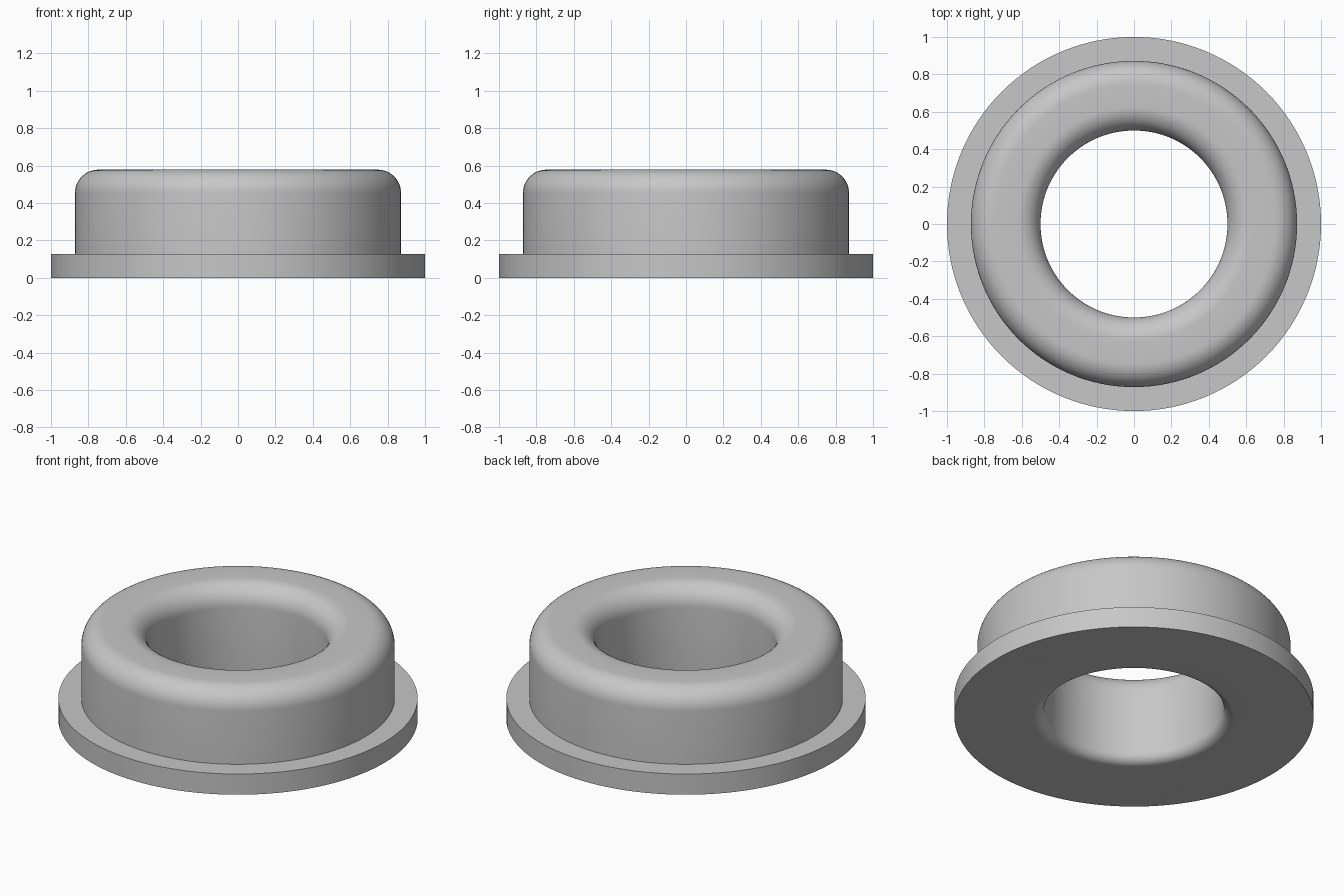
import bpy, bmesh, math

if "Cube" in bpy.data.objects:
    bpy.data.objects.remove(bpy.data.objects["Cube"], do_unlink=True)

HOLE, BODY, FLANGE = 0.5, 0.872, 1.0
FLANGE_TOP, TOP = 0.127, 0.578
ROUND, LIP = 0.125, 0.06
SEGMENTS = 128

grey = bpy.data.materials.new("light grey")
grey.use_nodes = True
colour = (0.57, 0.57, 0.57, 1)
grey.diffuse_color = colour
grey.node_tree.nodes["Principled BSDF"].inputs["Base Color"].default_value = colour


def arc(r, z, radius, start, end, steps=12):
    """Quarter round in the profile, angles in degrees."""
    angles = [math.radians(start + (end - start) * i / steps) for i in range(steps + 1)]
    return [(r + radius * math.cos(a), z + radius * math.sin(a)) for a in angles]


# Closed cross-section: flange, body wall, rounded rim, bore, rounded lower lip
profile = [(FLANGE, 0), (FLANGE, FLANGE_TOP), (BODY, FLANGE_TOP)]
profile += arc(BODY - ROUND, TOP - ROUND, ROUND, 0, 90)
profile += arc(HOLE + ROUND, TOP - ROUND, ROUND, 90, 180)
profile += arc(HOLE + LIP, LIP, LIP, 180, 270)

# Revolve the section around the vertical axis
bm = bmesh.new()
verts = [bm.verts.new((r, 0, z)) for r, z in profile]
edges = [bm.edges.new((v, verts[(i + 1) % len(verts)])) for i, v in enumerate(verts)]
bmesh.ops.spin(bm, geom=verts + edges, cent=(0, 0, 0), axis=(0, 0, 1),
               angle=math.tau, steps=SEGMENTS, use_merge=True)
bmesh.ops.remove_doubles(bm, verts=bm.verts[:], dist=1e-5)
bmesh.ops.recalc_face_normals(bm, faces=bm.faces[:])
mesh = bpy.data.meshes.new("flanged_bushing")
bm.to_mesh(mesh)
bm.free()
mesh.materials.append(grey)

bushing = bpy.data.objects.new("flanged_bushing", mesh)
bpy.context.collection.objects.link(bushing)
bpy.ops.object.select_all(action="DESELECT")
bushing.select_set(True)
bpy.context.view_layer.objects.active = bushing
bpy.ops.object.shade_smooth_by_angle(angle=math.radians(30))
